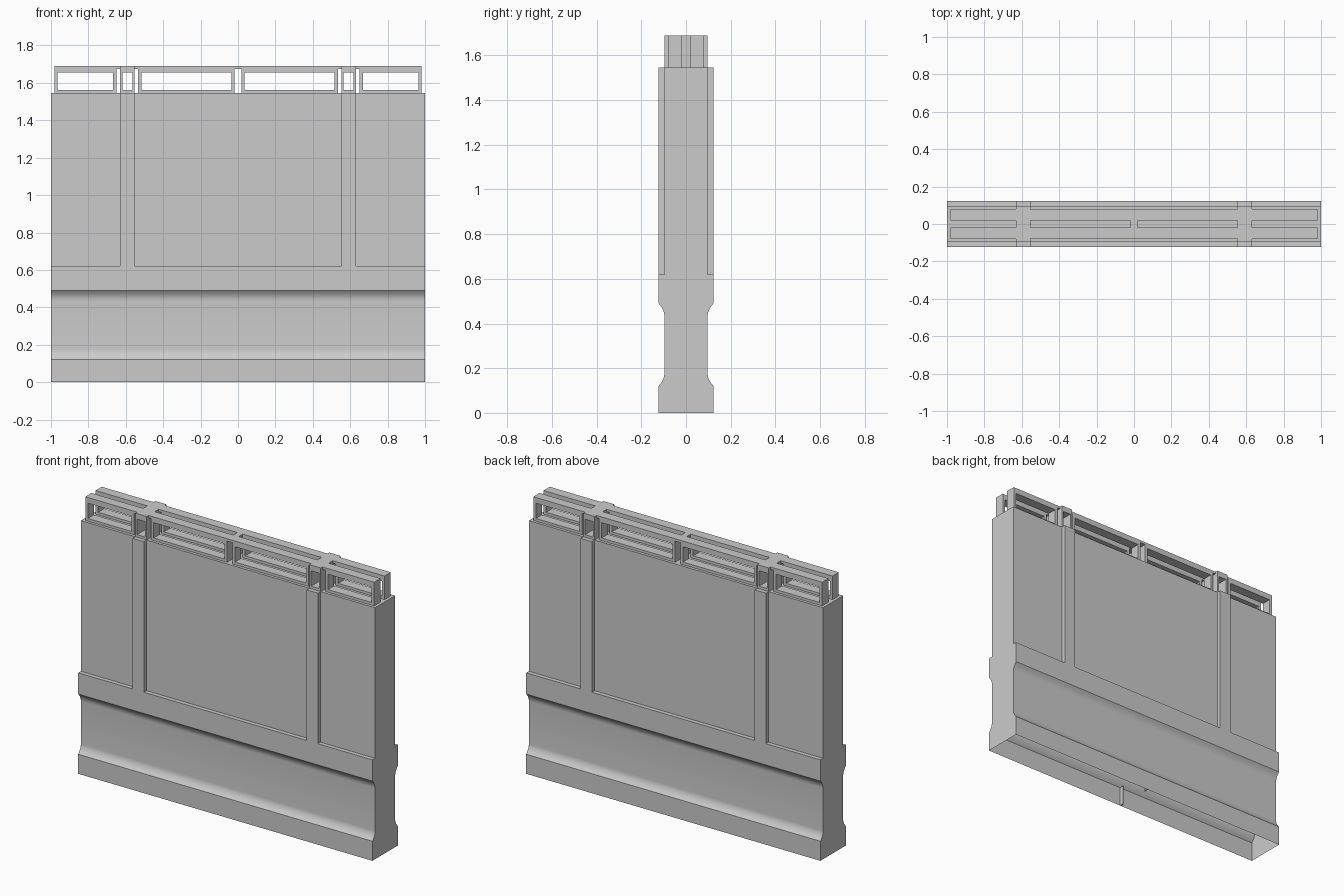
import bpy, bmesh

if "Cube" in bpy.data.objects:
    bpy.data.objects.remove(bpy.data.objects["Cube"])

OUT, IN = 0.123, 0.097          # outer and recessed half depths
WALL_TOP, TOP = 1.545, 1.69


def finish(name, bm, smooth=False):
    bmesh.ops.recalc_face_normals(bm, faces=bm.faces[:])
    me = bpy.data.meshes.new(name)
    bm.to_mesh(me)
    bm.free()
    ob = bpy.data.objects.new(name, me)
    bpy.context.collection.objects.link(ob)
    if smooth:
        bpy.ops.object.select_all(action='DESELECT')
        ob.select_set(True)
        bpy.context.view_layer.objects.active = ob
        bpy.ops.object.shade_smooth_by_angle(angle=0.5)
    return ob


def box(name, x0, x1, y0, y1, z0, z1):
    bm = bmesh.new()
    bmesh.ops.create_cube(bm, size=1)
    for v in bm.verts:
        v.co.x = x1 if v.co.x > 0 else x0
        v.co.y = y1 if v.co.y > 0 else y0
        v.co.z = z1 if v.co.z > 0 else z0
    return finish(name, bm)


def frame(name, x0, x1, y0, y1, bx=0.017):
    """Rectangular ring in the xz plane, extruded along y."""
    def loop(bm, a, b, c, d, y):
        return [bm.verts.new((x, y, z)) for x, z in ((a, c), (b, c), (b, d), (a, d))]
    bm = bmesh.new()
    o0, o1 = (loop(bm, x0, x1, WALL_TOP, TOP, y) for y in (y0, y1))
    i0, i1 = (loop(bm, x0 + bx, x1 - bx, 1.561, 1.655, y) for y in (y0, y1))
    for k in range(4):
        n = (k + 1) % 4
        for p, q in ((o0, i0), (o1, i1), (o0, o1), (i0, i1)):
            bm.faces.new((p[k], p[n], q[n], q[k]))
    return finish(name, bm)


# wall body: symmetric profile with coved recess, hollow and open underneath
cove = [(IN + (OUT - IN) * (1 - t / 6) ** 2, 0.055 * t / 6) for t in range(7)]
half = [(OUT, 0)]
half += [(y, 0.12 + d) for y, d in cove]
half += [(y, 0.49 - d) for y, d in reversed(cove)]
half += [(OUT, 0.62), (IN, 0.62), (IN, WALL_TOP)]
profile = half + [(-y, z) for y, z in reversed(half)]
bm = bmesh.new()
left, right = ([bm.verts.new((x, y, z)) for y, z in profile] for x in (-1, 1))
for k in range(len(profile) - 1):
    bm.faces.new((left[k], left[k + 1], right[k + 1], right[k]))
bm.faces.new(left)
bm.faces.new(right)
finish("wall_body", bm, smooth=True)

# shallow pilasters on both faces, open where they meet the wall
for sx in (-1, 1):
    for sy in (-1, 1):
        bm = bmesh.new()
        xs = sorted((sx * 0.553, sx * 0.63))
        rows = [[bm.verts.new((x, sy * y, z)) for x, y in
                 ((xs[0], IN), (xs[0], OUT), (xs[1], OUT), (xs[1], IN))]
                for z in (0.62, WALL_TOP)]
        for k in range(3):
            bm.faces.new((rows[0][k], rows[0][k + 1], rows[1][k + 1], rows[1][k]))
        bm.faces.new(rows[1])
        finish("pilaster", bm)

# small ribs inside the hollow base
for sy in (-1, 1):
    y0, y1 = sorted((sy * IN, sy * (OUT - 0.001)))
    box("base_rib", -0.003, 0.003, y0, y1, 0, 0.12)

# top railing: wide cross posts, framed rails and thin bridging strips
for sx in (-1, 1):
    frame("cross_post", *sorted((sx * 0.553, sx * 0.63)), -IN, IN, 0.012)
    for sy in (-1, 1):
        ys = sorted((sy * 0.02, sy * 0.08))
        frame("end_rail", *sorted((sx * 0.65, sx * 0.982)), *ys)
        frame("middle_rail", *sorted((sx * 0.018, sx * 0.534)), *ys)
        for a, b in ((0.534, 0.553), (0.63, 0.65)):
            box("rail_bridge", *sorted((sx * a, sx * b)), *ys, 1.675, TOP)
box("centre_bridge", -0.018, 0.018, -0.08, 0.08, 1.675, TOP)
